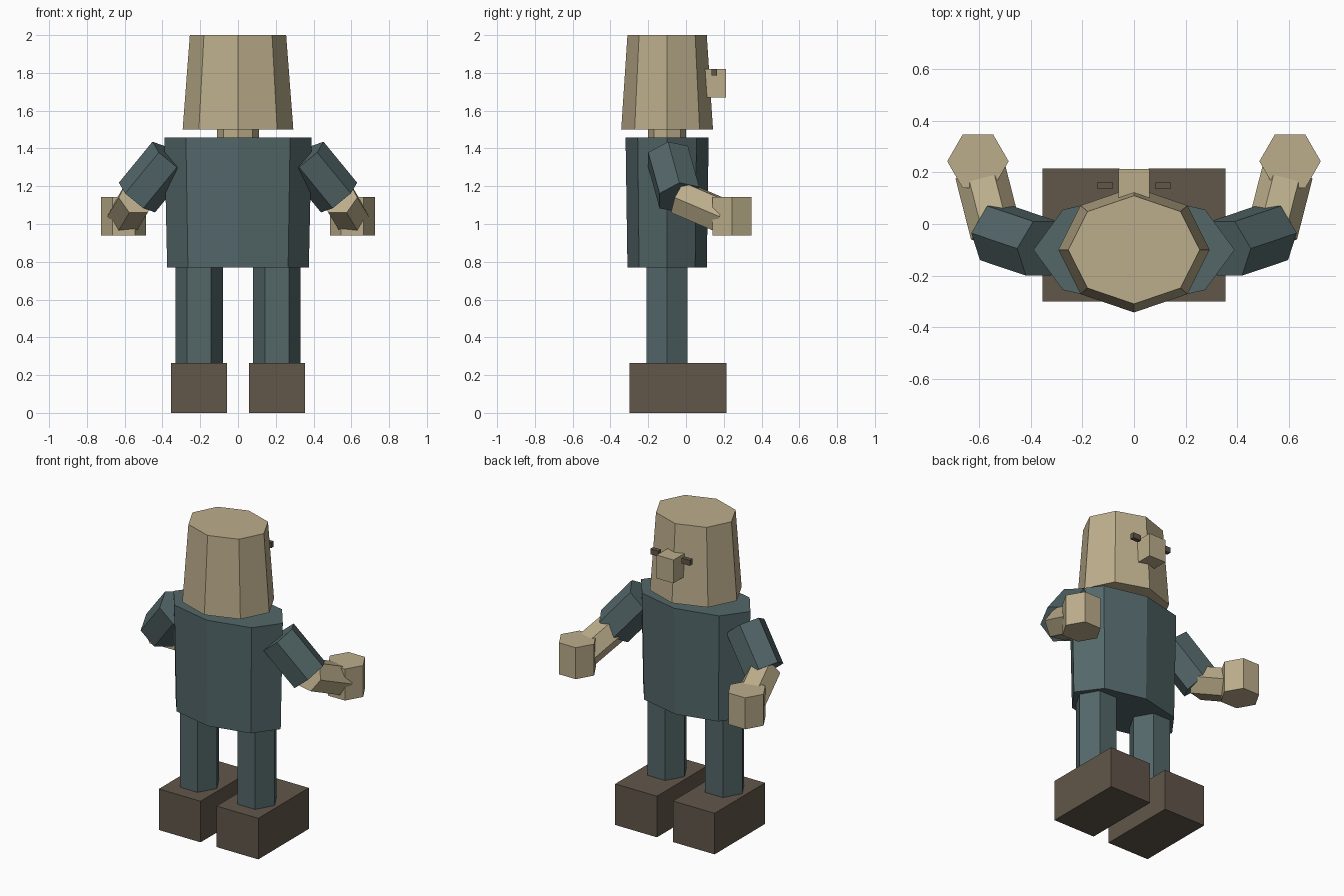
import bpy
import bmesh
from math import cos, sin, tau
from mathutils import Vector, Matrix

cube = bpy.data.objects.get("Cube")
if cube:
    bpy.data.objects.remove(cube, do_unlink=True)


def material(name, rgb):
    m = bpy.data.materials.new(name)
    m.use_nodes = True
    colour = (*rgb, 1)
    m.diffuse_color = colour
    bsdf = m.node_tree.nodes["Principled BSDF"]
    bsdf.inputs["Base Color"].default_value = colour
    bsdf.inputs["Roughness"].default_value = 0.9
    return m


skin = material("skin tan", (0.50, 0.42, 0.26))
cloth = material("cloth teal", (0.087, 0.135, 0.14))
leather = material("leather brown", (0.12, 0.093, 0.068))


def finish(name, bm, mat):
    bmesh.ops.recalc_face_normals(bm, faces=bm.faces)
    mesh = bpy.data.meshes.new(name)
    bm.to_mesh(mesh)
    bm.free()
    mesh.materials.append(mat)
    obj = bpy.data.objects.new(name, mesh)
    bpy.context.scene.collection.objects.link(obj)
    return obj


def prism(name, mat, start, end, sides, r_start, r_end=None):
    """Straight or tapered prism; radii are (across, depth) pairs."""
    r_end = r_end or r_start
    start, end = Vector(start), Vector(end)
    axis = (end - start).normalized()
    # The first corner points sideways, square to the axis
    if abs(axis.z) > 0.99:
        across = Vector((1, 0, 0))
    elif abs(axis.y) > 0.7:
        across = axis.cross(Vector((0, 0, 1))).normalized()
    else:
        across = axis.cross(Vector((0, 1, 0))).normalized()
    depth = axis.cross(across)
    bm = bmesh.new()
    rings = []
    for centre, (ra, rd) in ((start, r_start), (end, r_end)):
        rings.append([bm.verts.new(centre + across * ra * cos(tau * i / sides)
                                   + depth * rd * sin(tau * i / sides))
                      for i in range(sides)])
    low, high = rings
    bm.faces.new(low)
    bm.faces.new(high)
    for i in range(sides):
        j = (i + 1) % sides
        bm.faces.new((low[i], low[j], high[j], high[i]))
    return finish(name, bm, mat)


def box(name, mat, low, high):
    low, high = Vector(low), Vector(high)
    bm = bmesh.new()
    place = Matrix.Translation((low + high) / 2) @ Matrix.Diagonal((*(high - low), 1))
    bmesh.ops.create_cube(bm, size=1, matrix=place)
    return finish(name, bm, mat)


# Body and head
MID = -0.1
prism("torso", cloth, (0, MID, 0.77), (0, MID, 1.457), 8, (0.375, 0.21), (0.39, 0.22))
prism("neck", skin, (0, MID, 1.4), (0, MID, 1.55), 8, (0.11, 0.1))
prism("head", skin, (0, MID, 1.5), (0, MID, 2), 8, (0.293, 0.243), (0.255, 0.21))
box("nose", skin, (-0.06, 0.03, 1.67), (0.06, 0.213, 1.82))

# Paired parts
for side, s in (("left", 1), ("right", -1)):
    box(side + "_eye", leather, (s * 0.112 - 0.029, 0.135, 1.785),
        (s * 0.112 + 0.029, 0.163, 1.82))
    box(side + "_shoe", leather, (s * 0.206 - 0.149, -0.3, 0),
        (s * 0.206 + 0.149, 0.215, 0.265))
    prism(side + "_leg", cloth, (s * 0.206, MID, 0.2), (s * 0.206, MID, 0.85),
          6, (0.126, 0.126))
    elbow = (s * 0.535, -0.035, 1.14)
    prism(side + "_upper_arm", cloth, (s * 0.357, -0.095, 1.357), elbow,
          6, (0.124, 0.124))
    prism(side + "_forearm", skin, elbow, (s * 0.595, 0.2, 1.04), 6, (0.1, 0.1))
    prism(side + "_hand", skin, (s * 0.605, 0.243, 0.94), (s * 0.605, 0.243, 1.143),
          6, (0.119, 0.119))
